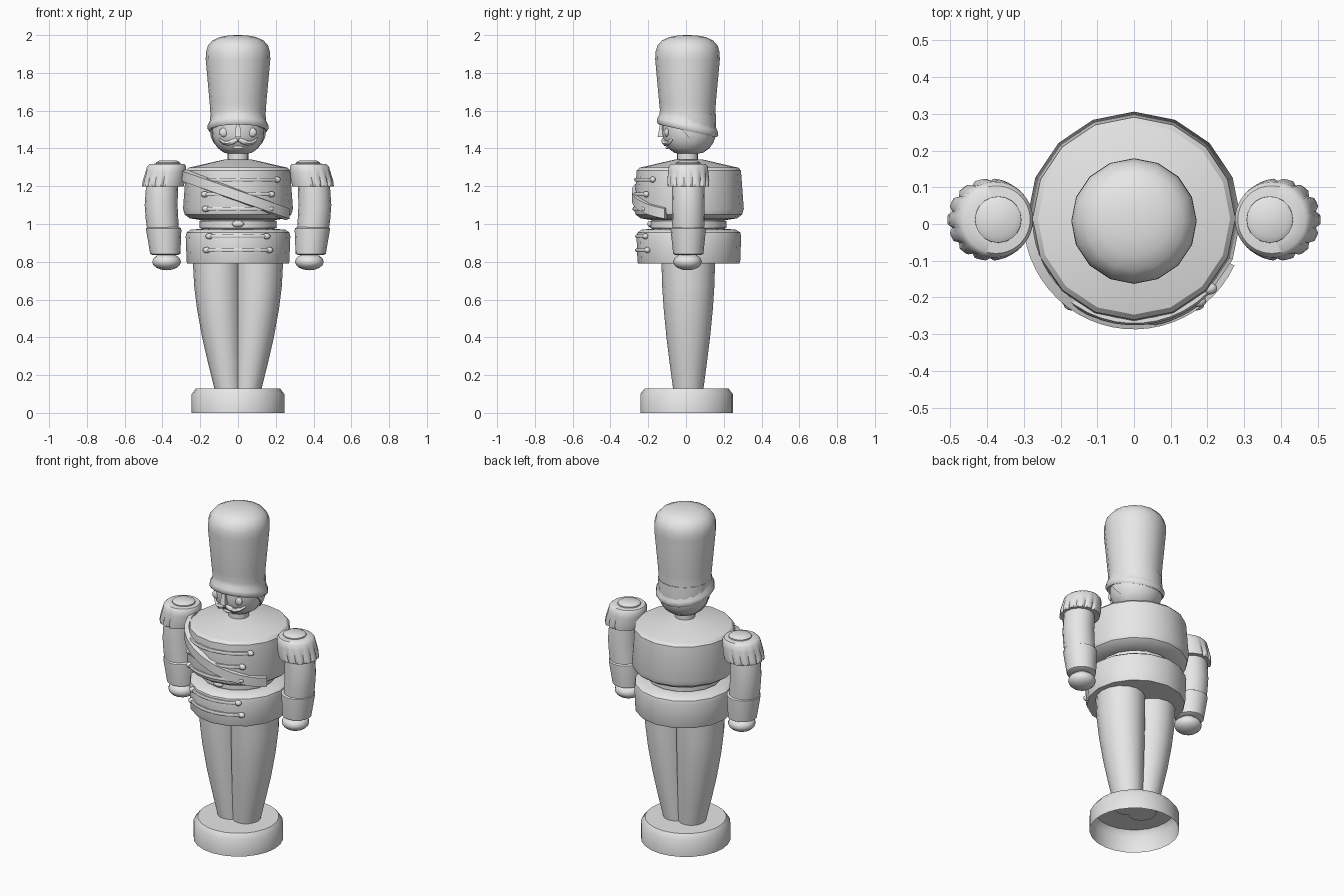
import bpy, bmesh, math
from mathutils import Vector

if "Cube" in bpy.data.objects:
    bpy.data.objects.remove(bpy.data.objects["Cube"], do_unlink=True)

GREY = (0.8, 0.8, 0.8, 1)
mat = bpy.data.materials.new("plain grey")
mat.use_nodes = True
mat.diffuse_color = GREY
mat.node_tree.nodes["Principled BSDF"].inputs["Base Color"].default_value = GREY
CY = 0.012          # shared body axis
CHEST_Y = 0.015


def finish(name, bm, angle=40):
    bmesh.ops.recalc_face_normals(bm, faces=bm.faces)
    mesh = bpy.data.meshes.new(name)
    bm.to_mesh(mesh)
    bm.free()
    mesh.materials.append(mat)
    ob = bpy.data.objects.new(name, mesh)
    bpy.context.collection.objects.link(ob)
    bpy.ops.object.select_all(action='DESELECT')
    bpy.context.view_layer.objects.active = ob
    ob.select_set(True)
    bpy.ops.object.shade_smooth_by_angle(angle=math.radians(angle))
    return ob


def loft(rings, seg=16, cy=CY, ratio=1, side=1, caps=(True, True), warp=None):
    """Stack of elliptical rings given as (z, radius, x centre)."""
    bm = bmesh.new()
    loops = []
    for z, r, *cx in rings:
        x0 = side * cx[0] if cx else 0
        loop = []
        for i in range(seg):
            a = math.tau * i / seg
            p = Vector((x0 + r * math.sin(a), cy + ratio * r * math.cos(a), z))
            loop.append(bm.verts.new(warp(p, x0, a) if warp else p))
        loops.append(loop)
    for lo, hi in zip(loops, loops[1:]):
        for i in range(seg):
            j = (i + 1) % seg
            bm.faces.new((lo[i], lo[j], hi[j], hi[i]))
    for loop, cap in zip((loops[0], loops[-1]), caps):
        if cap:
            bm.faces.new(loop)
    return bm


def ball(name, centre, size, seg=16):
    bm = bmesh.new()
    bmesh.ops.create_uvsphere(bm, u_segments=seg, v_segments=seg // 2, radius=1)
    for v in bm.verts:
        v.co = Vector(centre) + Vector(size) * v.co
    return finish(name, bm, 60)


def tube(name, points, radii):
    cu = bpy.data.curves.new(name, 'CURVE')
    cu.dimensions = '3D'
    cu.bevel_depth = 1
    cu.bevel_resolution = 1
    cu.use_fill_caps = True
    sp = cu.splines.new('POLY')
    sp.points.add(len(points) - 1)
    for p, co, r in zip(sp.points, points, radii):
        p.co = (*co, 1)
        p.radius = r
    tmp = bpy.data.objects.new(name, cu)
    bpy.context.collection.objects.link(tmp)
    dg = bpy.context.evaluated_depsgraph_get()
    mesh = bpy.data.meshes.new_from_object(tmp.evaluated_get(dg))
    bm = bmesh.new()
    bm.from_mesh(mesh)
    bpy.data.objects.remove(tmp, do_unlink=True)
    return finish(name, bm, 60)


def on_front(x, z, r, cy):
    return (x, cy - math.sqrt(r * r - x * x), z)


# Hollow base, open underneath
finish("base", loft([(0, .245), (.1, .245), (.13, .222)], 24, .003, caps=(False, True)))

# Legs, merging along the middle
for side, label in ((1, "left"), (-1, "right")):
    rings = []
    for z, outer in ((.12, .123), (.27, .16), (.4, .19), (.55, .217), (.67, .232), (.82, .24)):
        rings.append((z, outer / 2 + .012, outer / 2 - .012))
    finish(label + "_leg", loft(rings, 16, ratio=1.08, side=side))

# Jacket skirt, waist belt, chest and neck
finish("jacket_skirt", loft([(.79, .268), (.8, .272), (.935, .277), (.955, .272),
                             (.97, .25), (.975, .19)], 16, CHEST_Y), 30)
finish("waist", loft([(.96, .193), (1.04, .193)], 16, CY))
finish("belt", loft([(.975, .19), (.98, .203), (1.015, .203), (1.02, .19)], 16, CY))
finish("chest", loft([(1.02, .19), (1.03, .255), (1.05, .282), (1.08, .291),
                      (1.283, .276), (1.298, .262), (1.342, .07)], 16, CHEST_Y), 30)
finish("neck", loft([(1.32, .056), (1.4, .056)], 16, .008))
ball("belt_buckle", (0, CY - .2, 1.0), (.032, .016, .017))

# Diagonal sash across the front of the chest
bm = bmesh.new()
section = ((-.034, -.012), (-.027, .014), (.027, .014), (.034, -.012))
rows, steps = [], 24
for k in range(steps + 1):
    a = math.radians(-88 + 153 * k / steps)
    zc = 1.15 - .105 * math.sin(a)
    rows.append([bm.verts.new(((.288 + d) * math.sin(a),
                               CHEST_Y - (.288 + d) * math.cos(a), zc + dz))
                 for dz, d in section])
for r0, r1 in zip(rows, rows[1:]):
    for i in range(4):
        j = (i + 1) % 4
        bm.faces.new((r0[i], r0[j], r1[j], r1[i]))
bm.faces.new(rows[0])
bm.faces.new(rows[-1])
finish("sash", bm)


# Cord braids with knobbed ends
def braid(name, x0, x1, z, r, knobs):
    n = 12
    xs = [x0 + (x1 - x0) * i / n for i in range(n + 1)]
    tube(name, [on_front(x, z, r, CHEST_Y) for x in xs], [.011] * len(xs))
    for x in knobs:
        ball(name + "_knob", on_front(x, z, r, CHEST_Y), (.022, .017, .016), 12)


for row, (z, half, r) in enumerate(((1.235, .205, .28), (1.157, .175, .285), (1.08, .17, .289))):
    cross = (1.15 - z) / .105 * .288
    if row < 2:
        braid("chest_braid_left", cross, half, z, r, [half])
    else:
        braid("chest_braid_left", cross - .05, half, z, r, [half])
    if row > 0:
        braid("chest_braid_right", -half, cross, z, r, [-half])
for z, half in ((.935, .15), (.862, .165)):
    braid("skirt_braid", -half, half, z, .274, (-half, half))


# Epaulette fringe is fluted on the outward half only
def flutes(p, x0, a):
    outward = math.sin(a) * math.copysign(1, x0)
    if outward > -.25 and p.z < 1.29:
        dent = .09 * max(0, math.cos(a * 14)) * min(1, (1.3 - p.z) / .07)
        p.x = x0 + (p.x - x0) * (1 - dent)
        p.y = CY + (p.y - CY) * (1 - dent)
    return p


# Arms
for side, label in ((1, "left_"), (-1, "right_")):
    finish(label + "sleeve", loft([(.95, .083, .395), (1.02, .086, .402), (1.1, .087, .407),
                                   (1.2, .085, .402), (1.3, .075, .385)], 16, side=side))
    finish(label + "cuff", loft([(.835, .066, .384), (.842, .08, .385), (.965, .093, .393),
                                 (.977, .093, .394), (.983, .083, .394)], 16, side=side))
    ball(label + "hand", (side * .378, .008, .8), (.076, .076, .045))
    finish(label + "epaulette", loft([(1.2, .085, .402), (1.198, .11, .398), (1.23, .112, .392),
                                      (1.275, .107, .383), (1.305, .103, .378), (1.317, .092, .375),
                                      (1.32, .06, .372)], 56, side=side, warp=flutes))
    finish(label + "epaulette_button", loft([(1.31, .064, .37), (1.326, .063, .37),
                                             (1.335, .048, .37)], 20, side=side))

# Head and the hair shell at its back
head = [(1.37, .045), (1.378, .075), (1.4, .105), (1.43, .125), (1.465, .137), (1.5, .14), (1.58, .138)]
finish("head", loft(head, 20, CY))
bm = loft([(z, r * 1.06) for z, r in head], 20, CY)
bmesh.ops.bisect_plane(bm, geom=bm.verts[:] + bm.edges[:] + bm.faces[:],
                       plane_co=(0, 0, 1.475), plane_no=(0, .78, .63), clear_inner=True)
bmesh.ops.holes_fill(bm, edges=[e for e in bm.edges if e.is_boundary])
finish("hair", bm)

# Face
bm = bmesh.new()
bmesh.ops.create_cube(bm, size=1)
for v in bm.verts:
    low = v.co.z < 0
    v.co = Vector((v.co.x * (.034 if low else .02),
                   -.125 + v.co.y * (.05 if low else .025),
                   1.495 + v.co.z * .07))
finish("nose", bm)
tube("lower_lip", [on_front(x, 1.405, .112, CY) for x in (-.03, -.01, .01, .03)],
     [.004, .009, .009, .004])
for side, label in ((1, "left_"), (-1, "right_")):
    ball(label + "eye", on_front(side * .075, 1.485, .136, CY), (.024, .012, .024))
    path = ((.004, 1.447), (.025, 1.437), (.05, 1.427), (.075, 1.43), (.095, 1.445), (.102, 1.46))
    tube(label + "moustache", [on_front(side * x, z, .13, CY) for x, z in path],
         [.011, .016, .015, .011, .007, .003])


# Tall hat whose rim dips toward the back
def rim_tilt(p, x0, a):
    fade = max(0, min(1, (1.64 - p.z) / .09))
    p.z -= .22 * (p.y - CY) * fade
    return p


finish("hat", loft([(1.498, .135), (1.492, .154), (1.505, .163), (1.525, .16), (1.545, .149),
                    (1.58, .146), (1.64, .15), (1.87, .171), (1.91, .17), (1.945, .159),
                    (1.972, .135), (1.99, .095), (1.998, .05), (2.0, .01)],
                   16, CY - .004, warp=rim_tilt), 60)
